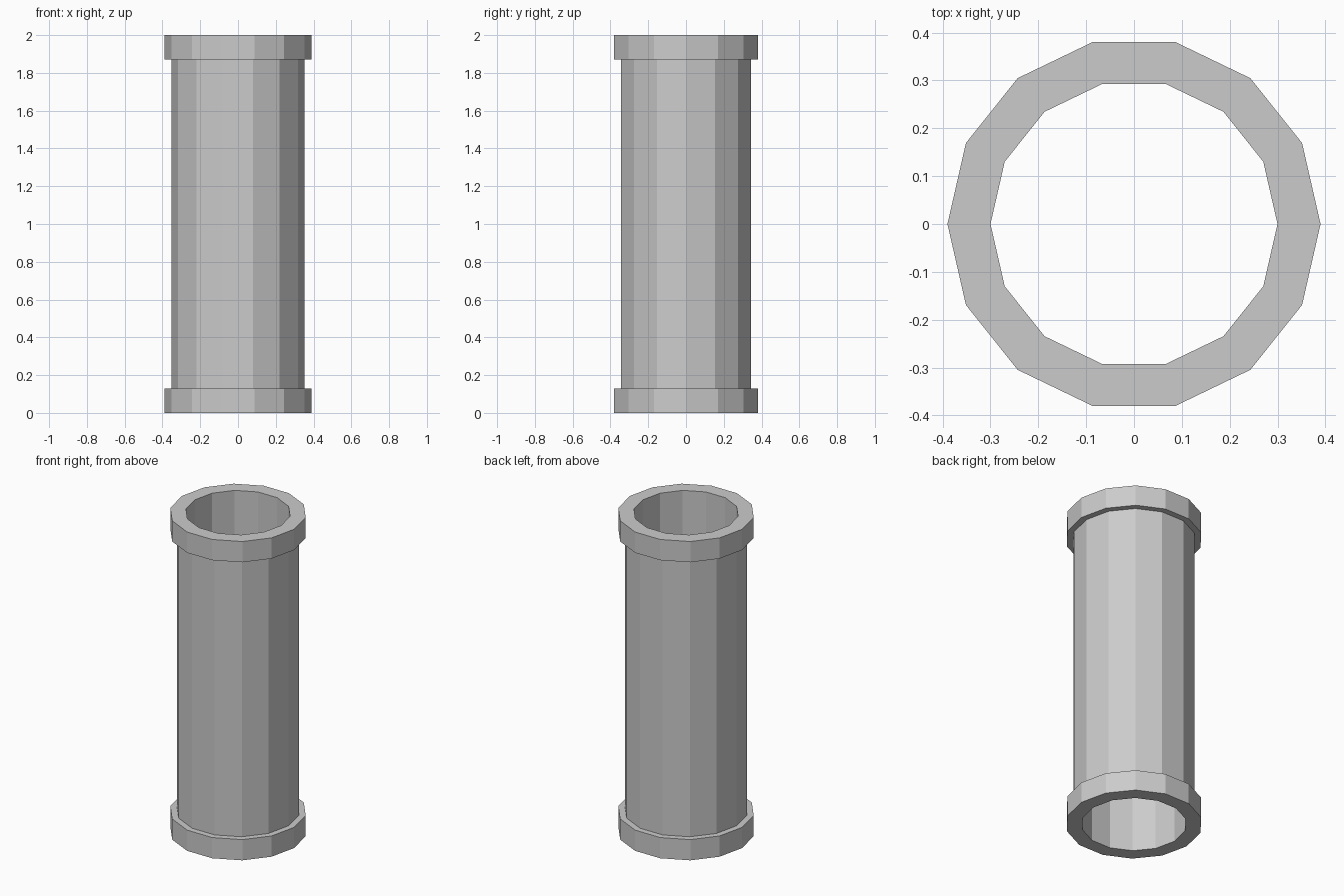
import bpy, bmesh
from math import cos, sin, tau

if "Cube" in bpy.data.objects:
    bpy.data.objects.remove(bpy.data.objects["Cube"])

SIDES = 14
# closed wall section (radius, height): bore, end collars and pipe
PROFILE = [(0.30, 0), (0.39, 0), (0.39, 0.13), (0.352, 0.13),
           (0.352, 1.87), (0.39, 1.87), (0.39, 2), (0.30, 2)]

# revolve the section into a hollow flat-faced pipe
bm = bmesh.new()
rings = [[bm.verts.new((r * cos(tau * i / SIDES), r * sin(tau * i / SIDES), z))
          for r, z in PROFILE] for i in range(SIDES)]
n = len(PROFILE)
for i in range(SIDES):
    a, b = rings[i], rings[(i + 1) % SIDES]
    for j in range(n):
        k = (j + 1) % n
        bm.faces.new((a[j], b[j], b[k], a[k]))
bmesh.ops.recalc_face_normals(bm, faces=bm.faces)

mesh = bpy.data.meshes.new("collared_pipe")
bm.to_mesh(mesh)
bm.free()
bpy.context.collection.objects.link(bpy.data.objects.new("collared_pipe", mesh))
